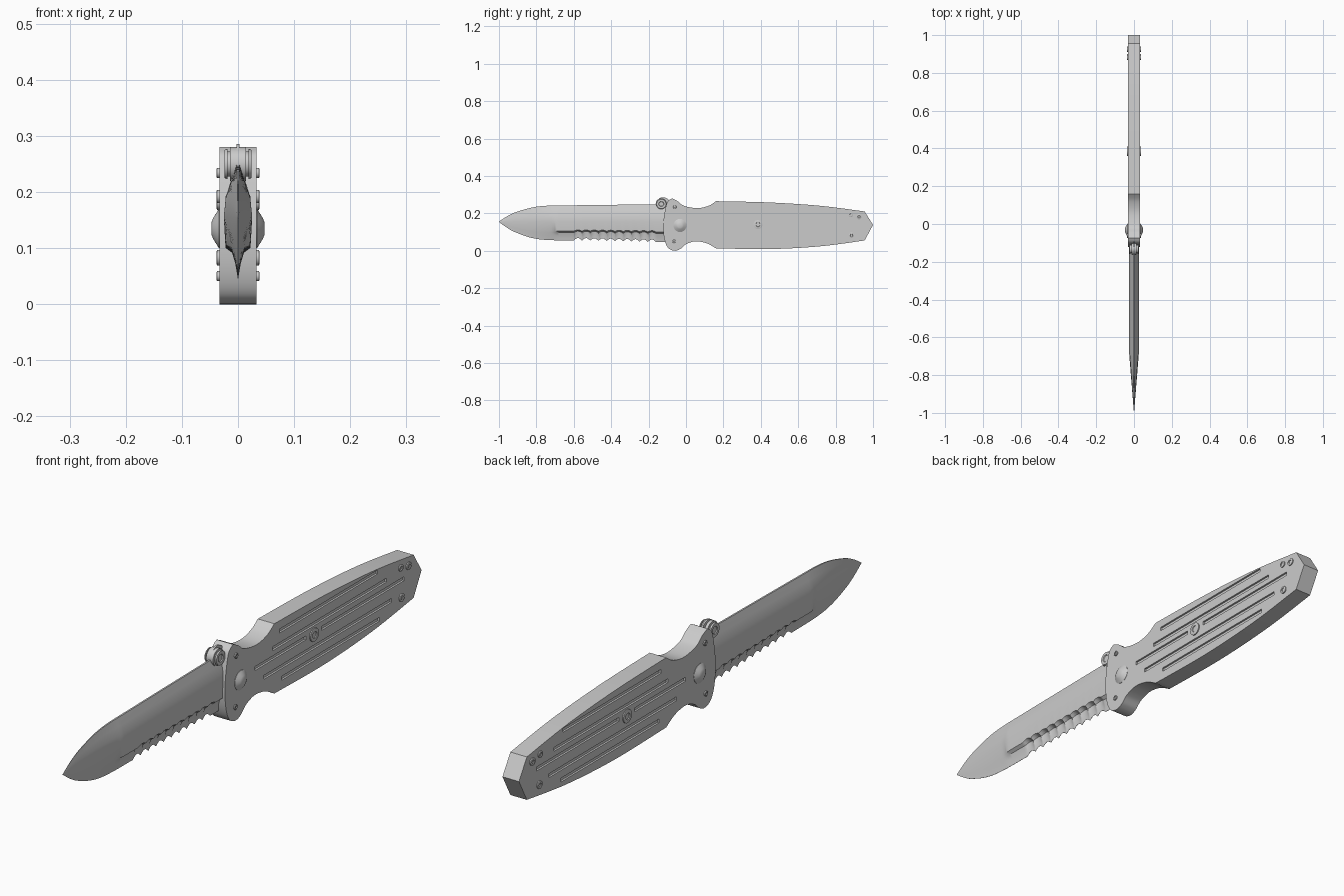
import bpy, bmesh, math
from mathutils import Matrix, Vector

cube = bpy.data.objects.get("Cube")
if cube:
    bpy.data.objects.remove(cube, do_unlink=True)

steel = bpy.data.materials.new("grey steel")
steel.use_nodes = True
GREY = (0.6, 0.6, 0.6, 1)
steel.diffuse_color = GREY
steel.node_tree.nodes["Principled BSDF"].inputs["Base Color"].default_value = GREY


def finish(name, bm, angle=30):
    bmesh.ops.recalc_face_normals(bm, faces=bm.faces)
    mesh = bpy.data.meshes.new(name)
    bm.to_mesh(mesh)
    bm.free()
    mesh.materials.append(steel)
    ob = bpy.data.objects.new(name, mesh)
    bpy.context.collection.objects.link(ob)
    bpy.ops.object.select_all(action='DESELECT')
    ob.select_set(True)
    bpy.context.view_layer.objects.active = ob
    bpy.ops.object.shade_smooth_by_angle(angle=math.radians(angle))
    return ob


def curve(points, steps=8):
    """Smooth path through a few points."""
    p = [points[0]] + points + [points[-1]]
    out = []
    for i in range(1, len(p) - 2):
        a, b, c, d = (Vector(q) for q in p[i - 1:i + 3])
        for k in range(steps):
            t = k / steps
            out.append(0.5 * (2 * b + (c - a) * t + (2 * a - 5 * b + 4 * c - d) * t ** 2
                              + (3 * b - a - 3 * c + d) * t ** 3))
    return out


def lathe(name, y, z, profile, sides=24, angle=30):
    """Round part on the x axis, profile of (x, radius)."""
    bm = bmesh.new()
    rings = [[bm.verts.new((x, y + r * math.cos(math.tau * k / sides),
                            z + r * math.sin(math.tau * k / sides)))
              for k in range(sides)] for x, r in profile]
    for a, b in zip(rings, rings[1:]):
        for k in range(sides):
            n = (k + 1) % sides
            bm.faces.new((a[k], a[n], b[n], b[k]))
    bm.faces.new(rings[0])
    bm.faces.new(rings[-1])
    return finish(name, bm, angle)


# Handle: one outline, extruded across x
HALF = 0.033
outline = (curve([(-0.075, 0.28), (-0.045, 0.265), (-0.01, 0.24), (0.06, 0.228),
                  (0.12, 0.24), (0.16, 0.265)])
           + curve([(0.16, 0.265), (0.45, 0.258), (0.72, 0.24), (0.955, 0.21)])
           + [Vector((0.955, 0.21)), Vector((1.0, 0.138))]
           + curve([(0.955, 0.055), (0.72, 0.024), (0.45, 0.009), (0.16, 0.013)])
           + curve([(0.16, 0.013), (0.11, 0.04), (0.05, 0.05), (0, 0.035), (-0.03, 0.01),
                    (-0.06, 0), (-0.095, 0.015), (-0.115, 0.06), (-0.122, 0.13),
                    (-0.115, 0.2), (-0.1, 0.26), (-0.075, 0.28)]))
bm = bmesh.new()
face = bm.faces.new([bm.verts.new((-HALF, p.x, p.y)) for p in outline])
ext = bmesh.ops.extrude_face_region(bm, geom=[face])
bmesh.ops.translate(bm, vec=(2 * HALF, 0, 0),
                    verts=[v for v in ext["geom"] if isinstance(v, bmesh.types.BMVert)])
handle = finish("handle", bm)

# Grip grooves cut into both sides
slots = [(0.19, 0.75, 0.227), (0.15, 0.80, 0.178), (0.05, 0.34, 0.145),
         (0.43, 0.9, 0.145), (0.1, 0.83, 0.094), (0.2, 0.76, 0.052)]
bm = bmesh.new()
for start, end, z in slots:
    for side in (-1, 1):
        m = (Matrix.Translation((side * HALF, (start + end) / 2, z))
             @ Matrix.Diagonal((0.014, end - start, 0.014, 1)))
        bmesh.ops.create_cube(bm, size=1, matrix=m)
cutter = finish("groove_cutter", bm)
cutter.hide_render = True
mod = handle.modifiers.new("grooves", 'BOOLEAN')
mod.object = cutter
mod.solver = 'EXACT'
bpy.context.view_layer.objects.active = handle
bpy.ops.object.modifier_apply(modifier=mod.name)
bpy.data.objects.remove(cutter, do_unlink=True)

# Screws and pivot bosses on both sides
screws = [(-0.06, 0.234, 0.009), (-0.064, 0.05, 0.009), (0.88, 0.192, 0.012),
          (0.925, 0.182, 0.014), (0.885, 0.083, 0.014), (0.385, 0.14, 0.024)]
for side, label in ((1, "left"), (-1, "right")):
    for i, (y, z, r) in enumerate(screws):
        rim = [(0.025, r), (0.037, r), (0.038, r * 0.85), (0.038, r * 0.5), (0.035, r * 0.45)]
        lathe(f"{label}_screw_{i + 1}", y, z, [(side * x, q) for x, q in rim])
    dome = [(0.03, 0.036), (0.034, 0.035), (0.039, 0.027), (0.044, 0.019), (0.047, 0.012)]
    lathe(f"{label}_pivot_boss", -0.032, 0.135, [(side * x, q) for x, q in dome], 32, 40)

# Blade: cross-sections lofted along y, with hollow-ground serrated edge
TIP, TANG, RIDGE = -1.0, -0.1, 0.155
spine = curve([(-1, 0.156), (-0.95, 0.188), (-0.89, 0.213), (-0.78, 0.238), (-0.6, 0.243),
               (-0.165, 0.248), (-0.1, 0.248)])
edge = curve([(-1, 0.154), (-0.96, 0.125), (-0.915, 0.1), (-0.83, 0.07), (-0.73, 0.057),
              (-0.5, 0.054), (-0.1, 0.045)])


def height(path, y):
    for a, b in zip(path, path[1:]):
        if y <= b.x:
            return a.y + (b.y - a.y) * (y - a.x) / (b.x - a.x)
    return path[-1].y


def section(y):
    top, low = height(spine, y), height(edge, y)
    wide = 0.025 * min(1, (y - TIP) / 0.31) + 0.0003
    tooth = 0.0
    if -0.6 < y < -0.16:
        tooth = abs(math.sin((y + 0.6) * math.pi / 0.044))
        low += 0.013 * tooth
    pts = [(0.003 * wide / 0.025, top)]
    for f, t in ((0.7, 0.5), (0.4, 0.86), (0, 1)):
        pts.append((wide * t, RIDGE + (top - RIDGE) * f))
    hollow = min(1, max(0, (y + 0.715) / 0.03))
    for f, t, h in ((0.5, 0.56, 0.88), (0.58, 0.48, 0.42), (0.75, 0.28, 0.2), (0.88, 0.14, 0.1)):
        t += (h - t) * hollow
        if f > 0.55:
            t *= 1 - 0.5 * tooth
        pts.append((wide * t, RIDGE + (low - RIDGE) * f))
    pts.append((0.0004, low))
    return pts


stations = [TIP + 0.4 * k / 40 for k in range(40)] + [-0.6 + 0.5 * k / 125 for k in range(126)]
bm = bmesh.new()
rings = []
for y in stations:
    pts = section(y)
    ring = pts + [(-x, z) for x, z in reversed(pts)]
    rings.append([bm.verts.new((x, y, z)) for x, z in ring])
for a, b in zip(rings, rings[1:]):
    for k in range(len(a)):
        n = (k + 1) % len(a)
        bm.faces.new((a[k], a[n], b[n], b[k]))
bm.faces.new(rings[0])
bm.faces.new(rings[-1])
finish("blade", bm, 35)

# Thumb stud: thin centre disc with stepped buttons
lathe("thumb_disc", -0.122, 0.25, [(-0.003, 0.036), (0.003, 0.036)], 32)
steps = [(0.01, 0.03), (0.014, 0.03), (0.014, 0.022), (0.019, 0.022),
         (0.019, 0.027), (0.024, 0.025), (0.024, 0.014), (0.021, 0.012)]
lathe("thumb_stud", -0.132, 0.25,
      [(-x, r) for x, r in reversed(steps)] + steps, 32)
